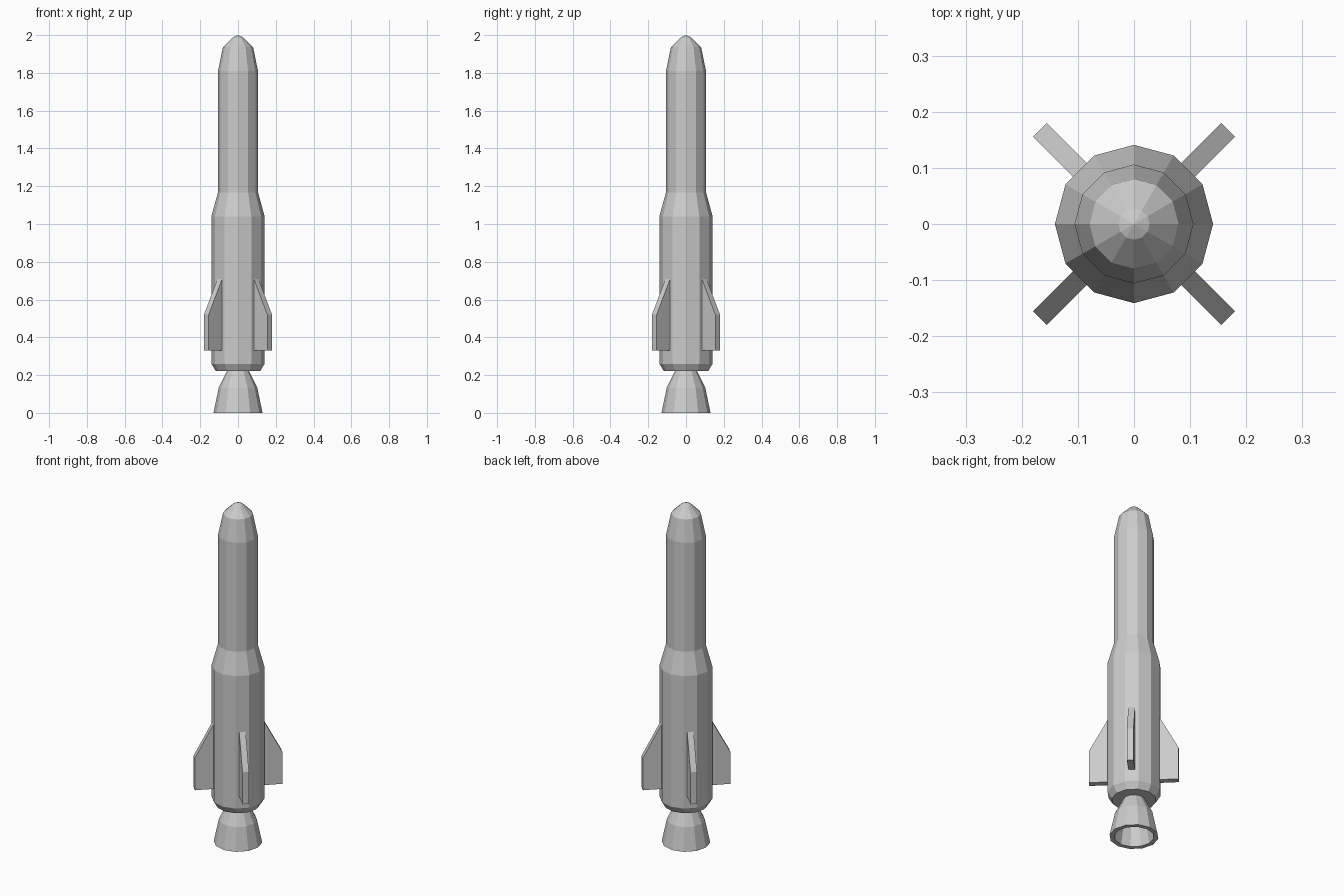
import bpy, bmesh
from math import cos, sin, pi
from mathutils import Matrix

if "Cube" in bpy.data.objects:
    bpy.data.objects.remove(bpy.data.objects["Cube"])

SIDES = 12


def finish(name, bm):
    bmesh.ops.remove_doubles(bm, verts=bm.verts, dist=1e-5)
    bmesh.ops.recalc_face_normals(bm, faces=bm.faces)
    mesh = bpy.data.meshes.new(name)
    bm.to_mesh(mesh)
    bm.free()
    obj = bpy.data.objects.new(name, mesh)
    bpy.context.collection.objects.link(obj)
    return obj


def lathe(name, profile):
    """Revolve (radius, z) points into a faceted solid, closing both ends."""
    bm = bmesh.new()
    rings = [[bm.verts.new((r * cos(2 * pi * i / SIDES), r * sin(2 * pi * i / SIDES), z))
              for i in range(SIDES)] if r > 0 else [bm.verts.new((0, 0, z))]
             for r, z in profile]
    for a, b in zip(rings, rings[1:]):
        for i in range(SIDES):
            j = (i + 1) % SIDES
            quad = [a[i % len(a)], a[j % len(a)], b[j % len(b)], b[i % len(b)]]
            bm.faces.new(list(dict.fromkeys(quad)))
    for ring in (rings[0], rings[-1]):
        if len(ring) > 1:
            bm.faces.new(ring)
    return finish(name, bm)


def fin(name, angle):
    """Extrude the swept fin outline and turn it around the body."""
    t = 0.035
    outline = [(0.125, 0.33), (0.237, 0.33), (0.237, 0.52), (0.136, 0.71), (0.125, 0.71)]
    bm = bmesh.new()
    face = bm.faces.new([bm.verts.new((r, -t / 2, z)) for r, z in outline])
    ext = bmesh.ops.extrude_face_region(bm, geom=[face])
    verts = [v for v in ext["geom"] if isinstance(v, bmesh.types.BMVert)]
    bmesh.ops.translate(bm, verts=verts, vec=(0, t, 0))
    bmesh.ops.rotate(bm, verts=bm.verts, cent=(0, 0, 0),
                     matrix=Matrix.Rotation(angle, 3, 'Z'))
    return finish(name, bm)


# Body with stepped shoulder and blunt nose
lathe("body", [(0.118, 0.222), (0.141, 0.26), (0.141, 1.04), (0.106, 1.168),
               (0.106, 1.81), (0.08, 1.936), (0.028, 1.988), (0, 2.0)])

# Hollow engine bell
lathe("nozzle", [(0.058, 0.222), (0.102, 0.133), (0.13, 0.0),
                 (0.105, 0.0), (0.082, 0.125), (0.042, 0.205)])

# Four diagonal fins
for k in range(4):
    fin(f"fin_{k + 1}", pi / 4 + k * pi / 2)
